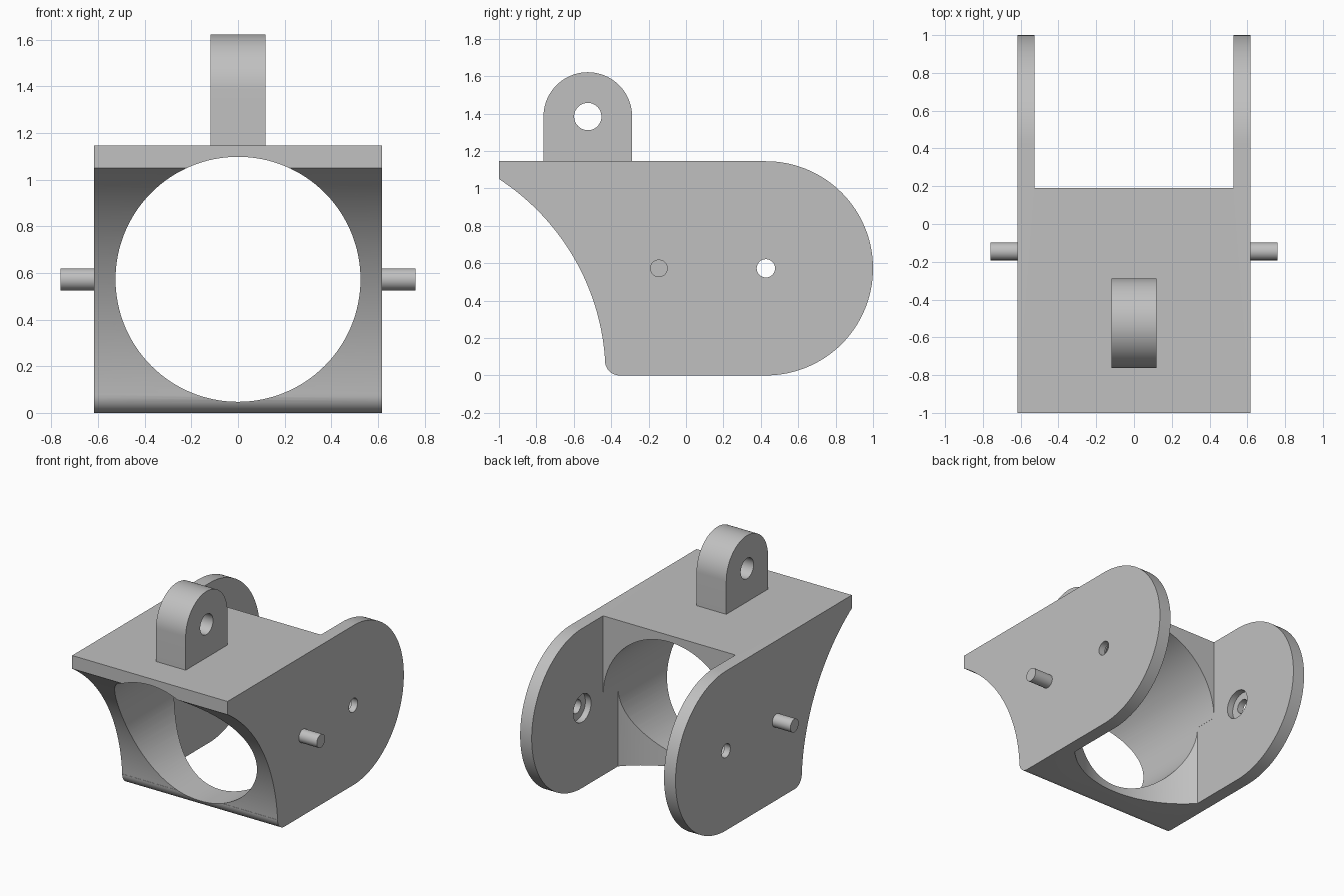
import bpy, bmesh, math
from mathutils import Vector

if "Cube" in bpy.data.objects:
    bpy.data.objects.remove(bpy.data.objects["Cube"])

grey = bpy.data.materials.new("plain grey")
grey.diffuse_color = (0.53, 0.53, 0.53, 1)
grey.use_nodes = True
grey.node_tree.nodes["Principled BSDF"].inputs["Base Color"].default_value = grey.diffuse_color

MID = 0.5725      # height of the bore, pins and hinge holes
HALF = 0.617      # half width of the body
INNER = 0.5255    # half width of the rear slot


def prism(name, pts, axis, a, b):
    """Extrude a 2D outline along an axis from a to b."""
    place = {"x": lambda p, t: (t, p[0], p[1]),
             "y": lambda p, t: (p[0], t, p[1]),
             "z": lambda p, t: (p[0], p[1], t)}[axis]
    bm = bmesh.new()
    lo = [bm.verts.new(place(p, a)) for p in pts]
    hi = [bm.verts.new(place(p, b)) for p in pts]
    n = len(pts)
    bm.faces.new(lo)
    bm.faces.new(hi)
    for i in range(n):
        bm.faces.new((lo[i], lo[(i + 1) % n], hi[(i + 1) % n], hi[i]))
    bmesh.ops.recalc_face_normals(bm, faces=bm.faces)
    me = bpy.data.meshes.new(name)
    bm.to_mesh(me)
    bm.free()
    ob = bpy.data.objects.new(name, me)
    bpy.context.collection.objects.link(ob)
    me.materials.append(grey)
    return ob


def arc(cx, cy, r, start, end, n):
    return [(cx + r * math.cos(math.radians(start + (end - start) * i / n)),
             cy + r * math.sin(math.radians(start + (end - start) * i / n)))
            for i in range(n + 1)]


def circle(cx, cy, r, n=64):
    return arc(cx, cy, r, 0, 360, n)[:-1]


def select(ob):
    bpy.ops.object.select_all(action='DESELECT')
    ob.select_set(True)
    bpy.context.view_layer.objects.active = ob


def cut(ob, cutter):
    mod = ob.modifiers.new("cut", 'BOOLEAN')
    mod.operation = 'DIFFERENCE'
    mod.solver = 'EXACT'
    mod.object = cutter
    select(ob)
    bpy.ops.object.modifier_apply(modifier=mod.name)
    bpy.data.objects.remove(cutter)


def smooth(ob):
    select(ob)
    bpy.ops.object.shade_smooth_by_angle(angle=math.radians(30))


# Body side profile: round back, flat top, concave front, small bottom fillet
R = 1.252
yc = -0.43 - R
profile = arc(1 - MID, MID, MID, -90, 90, 64)
profile += [(-1, 1.145)]
profile += arc(yc, 0, R, 57, 3.6, 48)
profile += arc(-0.355, 0.078, 0.078, 180, 270, 10)
body = prism("body", profile, "x", -HALF, HALF)

# Main bore from front to back
cut(body, prism("bore", circle(0, MID, 0.525, 128), "y", -1.5, 1.5))

# Rear slot: straight above the middle, hollowed by an arc below it
cut(body, prism("upper_slot", [(-INNER, 0.19), (INNER, 0.19), (INNER, 1.3), (-INNER, 1.3)],
                "z", 0.5, 2))
half_angle = math.degrees(math.asin(INNER / 0.71))
lower = arc(0, 0.5, 0.71, -90 - half_angle, -90 + half_angle, 48) + [(INNER, 1.3), (-INNER, 1.3)]
cut(body, prism("lower_slot", lower, "z", -0.5, MID))

# Hinge holes with a counterbore on the inside of each cheek
cut(body, prism("hinge_hole", circle(0.427, MID, 0.049, 40), "x", -1, 1))
cut(body, prism("counterbore", circle(0.427, MID, 0.1, 48), "x", -0.57, 0.57))
smooth(body)

# Hinge pins on both sides
for side, label in ((1, "right"), (-1, "left")):
    smooth(prism(label + "_pin", circle(-0.145, MID, 0.047, 40), "x", side * 0.59, side * 0.76))

# Top lug with cross hole
lug = prism("top_lug", [(-0.762, 1.135), (-0.288, 1.135)] + arc(-0.525, 1.384, 0.237, 0, 180, 40),
            "x", -0.118, 0.118)
cut(lug, prism("lug_hole", circle(-0.525, 1.384, 0.073, 48), "x", -0.5, 0.5))
smooth(lug)
